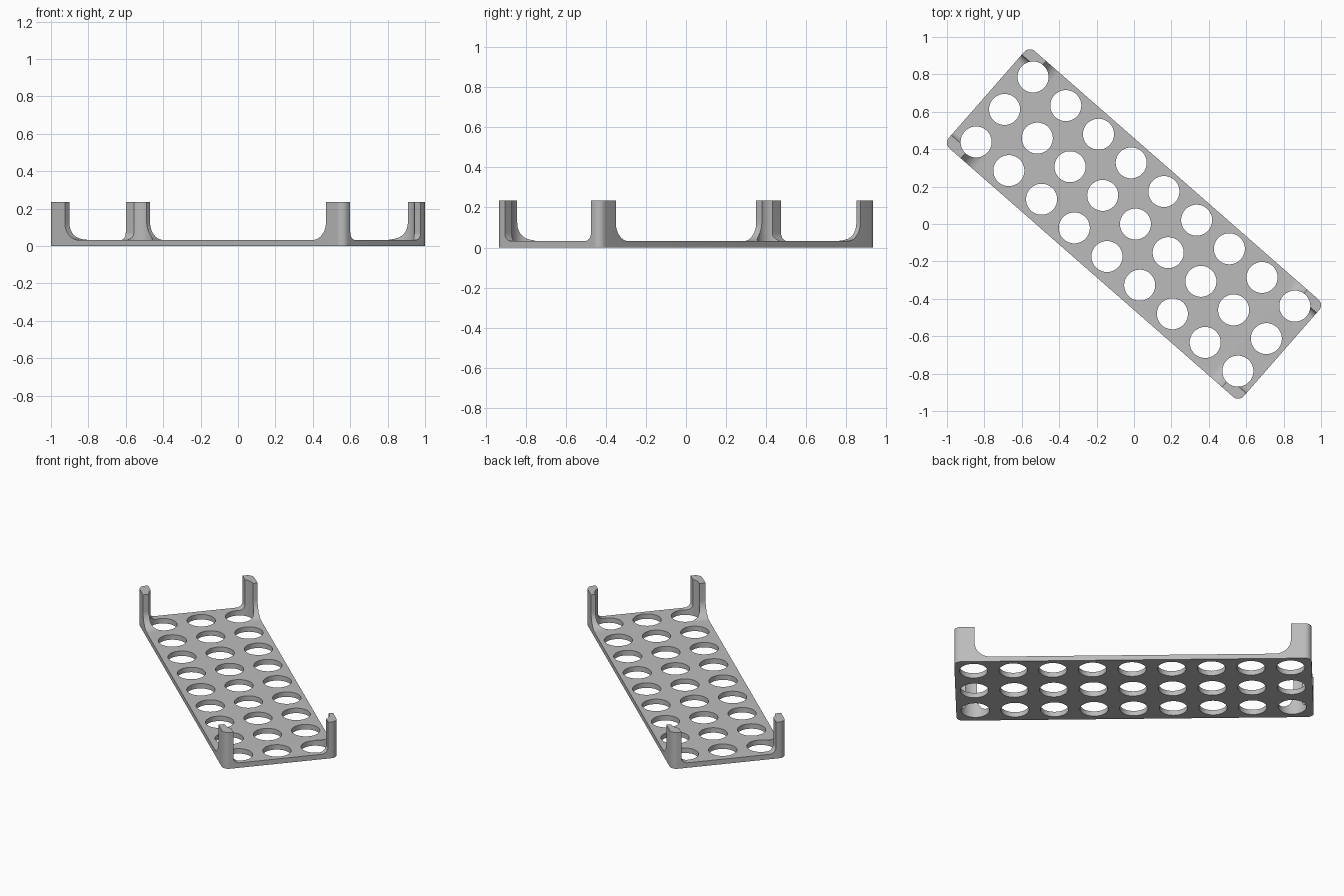
import bpy, bmesh, math
from mathutils import Matrix

if "Cube" in bpy.data.objects:
    bpy.data.objects.remove(bpy.data.objects["Cube"])

ANGLE = math.radians(-41.2)      # tray lies diagonally
HL, HW, R = 1.048, 0.346, 0.04   # half length, half width, corner radius
BASE, TOP = 0.032, 0.235         # plate thickness, post height
STEP_L, STEP_W, HOLE_R = 0.2325, 0.231, 0.083
HOLE_DX, HOLE_DY = 0.006, 0.005  # hole grid offset


def arc(cx, cy, r, a0, a1, n):
    pts = []
    for i in range(n + 1):
        a = math.radians(a0 + (a1 - a0) * i / n)
        pts.append((cx + r * math.cos(a), cy + r * math.sin(a)))
    return pts


def prism(name, profile, low, high, turn=Matrix()):
    """Extrude a closed 2D profile from low to high along z, then turn it."""
    bm = bmesh.new()
    face = bm.faces.new([bm.verts.new((x, y, low)) for x, y in profile])
    grown = bmesh.ops.extrude_face_region(bm, geom=[face])
    top = [v for v in grown["geom"] if isinstance(v, bmesh.types.BMVert)]
    bmesh.ops.translate(bm, verts=top, vec=(0, 0, high - low))
    bmesh.ops.transform(bm, matrix=turn, verts=bm.verts)
    bmesh.ops.recalc_face_normals(bm, faces=bm.faces)
    mesh = bpy.data.meshes.new(name)
    bm.to_mesh(mesh)
    bm.free()
    obj = bpy.data.objects.new(name, mesh)
    bpy.context.collection.objects.link(obj)
    return obj


def channel_profile(half, r):
    """Open channel with rounded lower corners, reaching above the posts."""
    return ([(half, 0.4), (-half, 0.4)]
            + arc(-half + r, BASE + r, r, 180, 270, 12)
            + arc(half - r, BASE + r, r, 270, 360, 12))


# Full-height rounded block
outline = []
for cx, cy, a in ((1, 1, 0), (-1, 1, 90), (-1, -1, 180), (1, -1, 270)):
    outline += arc(cx * (HL - R), cy * (HW - R), R, a, a + 90, 8)
tray = prism("tray", outline, 0, TOP)

# Channels across and along the block leave the plate and four corner posts
across = prism("across_cutter", channel_profile(0.928, 0.095), -0.6, 0.6,
               Matrix.Rotation(math.pi / 2, 4, "X"))
along = prism("along_cutter", channel_profile(0.286, 0.04), -1.3, 1.3,
              Matrix.Rotation(math.pi / 2, 4, "Z") @ Matrix.Rotation(math.pi / 2, 4, "X"))
cutters = [across, along]

# Grid of round holes, which also hollow the posts
bm = bmesh.new()
for i in range(-4, 5):
    for j in (-1, 0, 1):
        place = Matrix.Translation((i * STEP_L + HOLE_DX, j * STEP_W + HOLE_DY, 0.1))
        bmesh.ops.create_cone(bm, cap_ends=True, segments=48, radius1=HOLE_R,
                              radius2=HOLE_R, depth=0.8, matrix=place)
mesh = bpy.data.meshes.new("hole_cutter")
bm.to_mesh(mesh)
bm.free()
holes = bpy.data.objects.new("hole_cutter", mesh)
bpy.context.collection.objects.link(holes)
cutters.append(holes)

bpy.context.view_layer.objects.active = tray
for cutter in cutters:
    cutter.hide_render = True
    mod = tray.modifiers.new(cutter.name, "BOOLEAN")
    mod.operation = "DIFFERENCE"
    mod.solver = "EXACT"
    mod.object = cutter
    bpy.ops.object.modifier_apply(modifier=mod.name)
for cutter in cutters:
    bpy.data.objects.remove(cutter)

# Turn to the diagonal, colour and shade
tray.data.transform(Matrix.Rotation(ANGLE, 4, "Z"))
grey = bpy.data.materials.new("grey_plastic")
grey.diffuse_color = (0.5, 0.5, 0.5, 1)
grey.use_nodes = True
grey.node_tree.nodes["Principled BSDF"].inputs["Base Color"].default_value = grey.diffuse_color
tray.data.materials.clear()
tray.data.materials.append(grey)
tray.select_set(True)
bpy.ops.object.shade_smooth_by_angle(angle=math.radians(30))
